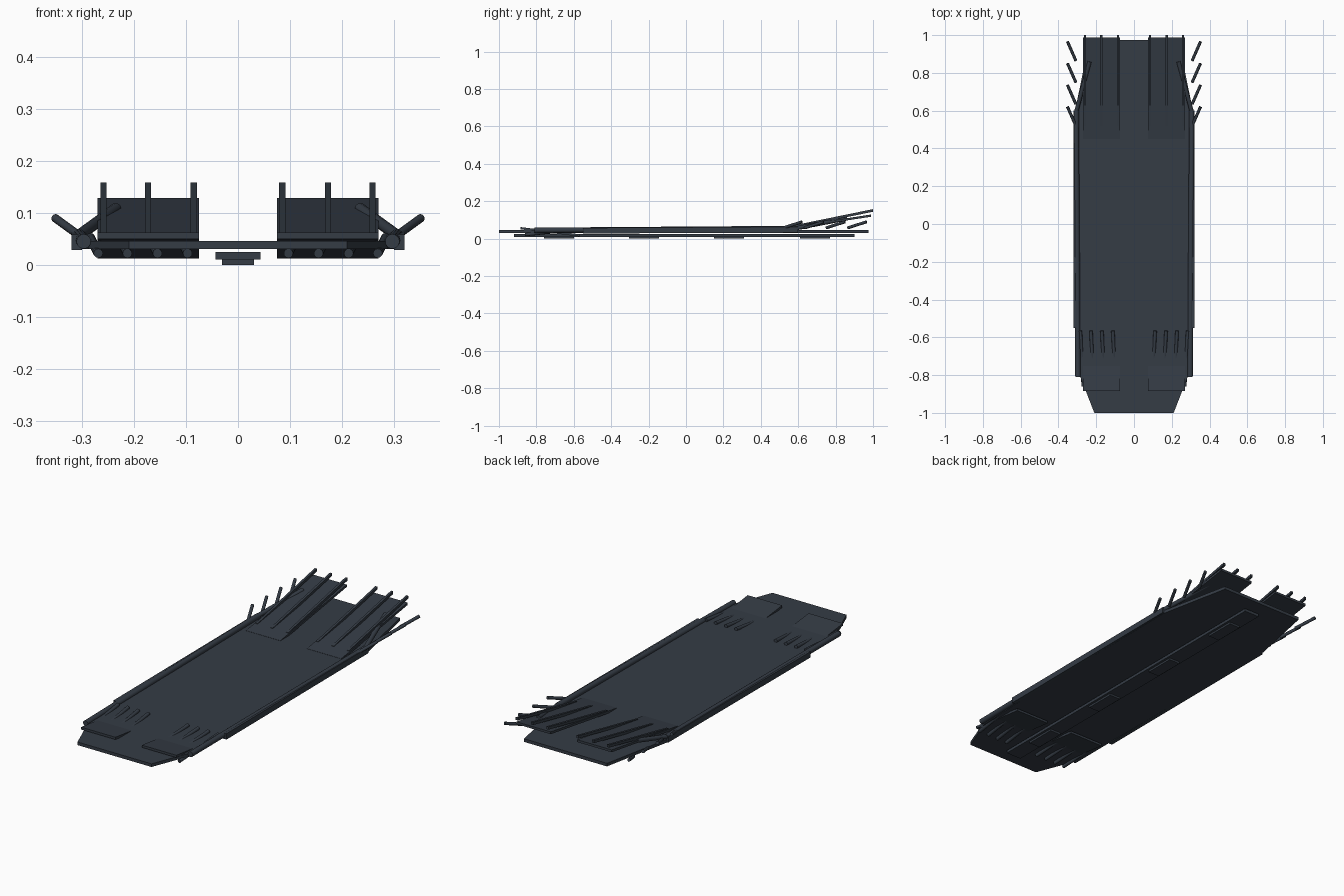
import bpy, bmesh
from mathutils import Vector

if "Cube" in bpy.data.objects:
    bpy.data.objects.remove(bpy.data.objects["Cube"])

mat = bpy.data.materials.new("dark_slate")
mat.diffuse_color = (0.035, 0.045, 0.06, 1)
mat.use_nodes = True
mat.node_tree.nodes["Principled BSDF"].inputs["Base Color"].default_value = mat.diffuse_color


def finish(name, bm):
    bmesh.ops.recalc_face_normals(bm, faces=bm.faces[:])
    me = bpy.data.meshes.new(name)
    bm.to_mesh(me)
    bm.free()
    me.materials.append(mat)
    ob = bpy.data.objects.new(name, me)
    bpy.context.collection.objects.link(ob)
    return ob


def prism(name, pts, vec):
    """Extrude a closed polygon along a vector."""
    bm = bmesh.new()
    f = bm.faces.new([bm.verts.new(p) for p in pts])
    r = bmesh.ops.extrude_face_region(bm, geom=[f])
    vs = [g for g in r["geom"] if isinstance(g, bmesh.types.BMVert)]
    bmesh.ops.translate(bm, vec=vec, verts=vs)
    return finish(name, bm)


def ramp(name, x0, x1, y0, z0, y1, z1, t):
    """Sloped plate between two y,z points (top line), thickness t."""
    pts = [(x0, y0, z0), (x0, y1, z1), (x0, y1, z1 - t), (x0, y0, z0 - t)]
    return prism(name, pts, (x1 - x0, 0, 0))


def rod(name, a, b, r, n=12):
    a, b = Vector(a), Vector(b)
    bm = bmesh.new()
    bmesh.ops.create_cone(bm, cap_ends=True, segments=n, radius1=r, radius2=r,
                          depth=(b - a).length)
    ob = finish(name, bm)
    ob.location = (a + b) / 2
    ob.rotation_mode = 'QUATERNION'
    ob.rotation_quaternion = (b - a).to_track_quat('Z', 'Y')
    for p in ob.data.polygons:
        p.use_smooth = len(p.vertices) == 4
    return ob


# main floor plate
half = [(0.21, -1.0), (0.288, -0.8), (0.305, -0.3), (0.312, 0.6), (0.235, 0.975)]
outline = half + [(-x, y) for x, y in reversed(half)]
prism("floor_plate", [(x, y, 0.03) for x, y in outline], (0, 0, 0.016))

# centre plank with skid blocks
ramp("centre_plank", -0.043, 0.043, -0.92, 0.025, 0.9, 0.025, 0.015)
for y in (-0.68, -0.225, 0.23, 0.69):
    ramp("skid_block", -0.031, 0.031, y - 0.08, 0.011, y + 0.08, 0.011, 0.011)

for s in (-1, 1):
    # sloped front and rear tunnel panels
    ramp("front_ramp", s * 0.075, s * 0.27, -0.885, 0.062, -0.57, 0.024, 0.012)
    ramp("rear_diffuser", s * 0.075, s * 0.27, 0.45, 0.047, 0.988, 0.129, 0.012)
    # diffuser strakes
    for x in (0.085, 0.173, 0.259):
        ramp("diffuser_strake", s * (x - 0.006), s * (x + 0.006),
             0.52, 0.06, 1.0, 0.158, 0.014)
    # front turning vanes
    for x in (0.1, 0.158, 0.216, 0.272):
        rod("front_vane", (s * (x - 0.003), -0.86, 0.022),
            (s * (x + 0.012), -0.565, 0.052), 0.009)
    # edge tube, sill skirt and rear corner brace
    rod("edge_tube", (s * 0.297, -0.81, 0.045), (s * 0.306, 0.6, 0.055), 0.014, 16)
    ramp("sill_skirt", s * 0.3, s * 0.32, -0.55, 0.058, 0.6, 0.062, 0.03)
    rod("corner_brace", (s * 0.307, 0.59, 0.056), (s * 0.235, 0.86, 0.108), 0.011)
    # swept rear edge fins
    for y in (0.52, 0.635, 0.75, 0.865):
        rod("edge_fin", (s * 0.308, y, 0.058), (s * 0.352, y + 0.1, 0.09), 0.008)
